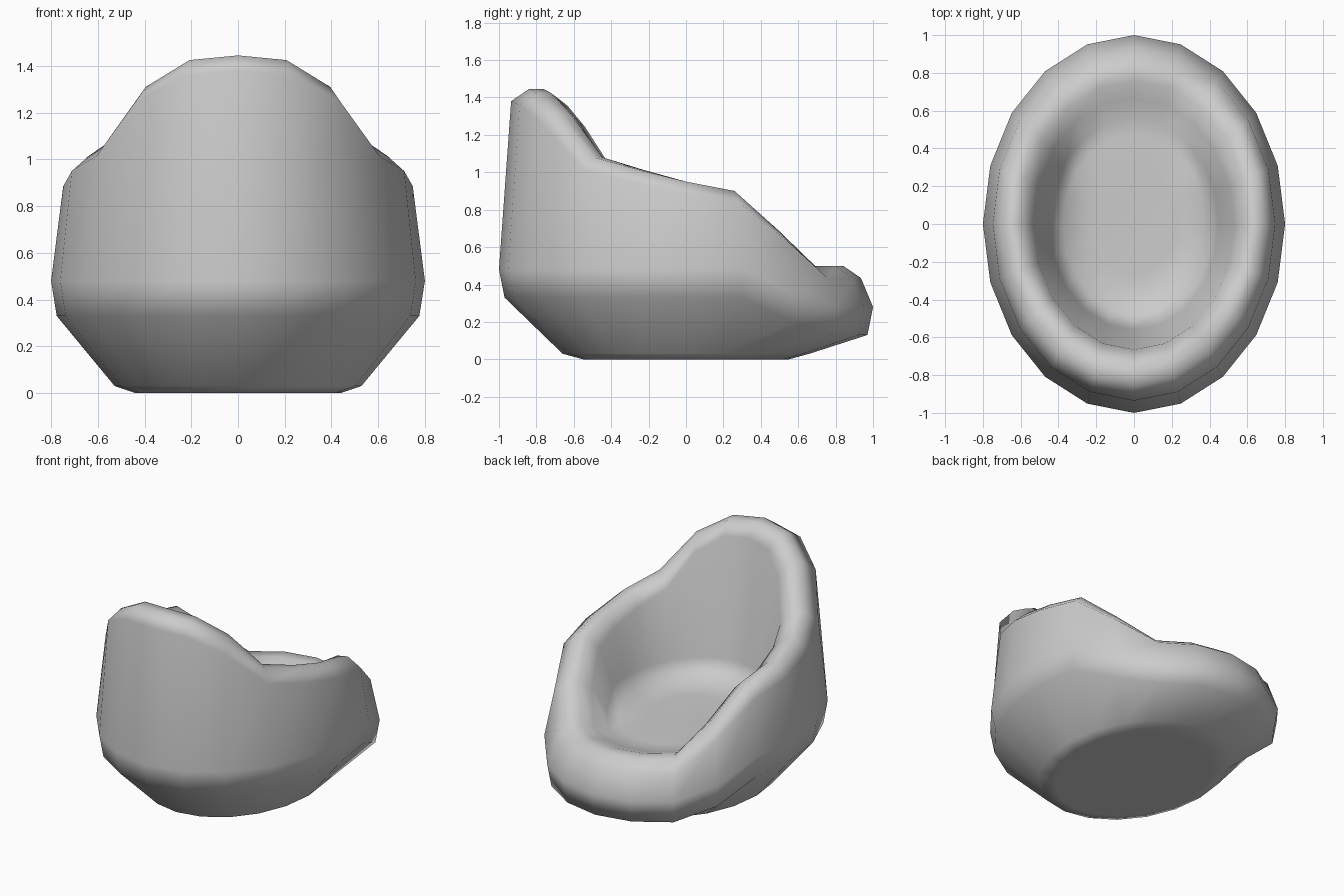
import bpy, bmesh, math

if "Cube" in bpy.data.objects:
    bpy.data.objects.remove(bpy.data.objects["Cube"])

N = 20
# Half-turn heights, from the tall back (-y) round to the low front (+y)
RIM = [1.445, 1.425, 1.31, 1.08, 1.015, 0.95, 0.90, 0.69, 0.50, 0.50, 0.50]
DROP = [0, 0, 0, 0, 0, 0, 0, 0.13, 0.20, 0.20, 0.20]

# Shell rings: (scale, height offset, follows rim?, share of front drop)
RINGS = [
    (0.55, 0.0, False, 0),
    (0.66, 0.03, False, 0),
    (0.97, 0.33, False, 1),
    (1.00, 0.48, False, 1),
    (0.935, -0.065, True, 0),
    (0.84, 0.0, True, 0),
    (0.76, 0.0, True, 0),
    (0.665, -0.07, True, -0.2),
    (0.56, 0.58, False, 0.7),
    (0.47, 0.49, False, 0.25),
    (0.28, 0.45, False, 0),
]


def build_shell(name):
    bm = bmesh.new()
    loops = []
    for s, dz, follow, drop in RINGS:
        loop = []
        for i in range(N):
            a = 2 * math.pi * i / N
            k = min(i, N - i)
            z = dz + (RIM[k] if follow else 0) - drop * DROP[k]
            loop.append(bm.verts.new((0.8 * s * math.sin(a), -s * math.cos(a), z)))
        loops.append(loop)
    for a, b in zip(loops, loops[1:]):
        for i in range(N):
            j = (i + 1) % N
            bm.faces.new((a[i], a[j], b[j], b[i]))
    # Flat base and seat floor
    bm.faces.new(loops[0][::-1])
    bm.faces.new(loops[-1])
    bmesh.ops.recalc_face_normals(bm, faces=bm.faces)
    for f in bm.faces:
        f.smooth = True
    me = bpy.data.meshes.new(name)
    bm.to_mesh(me)
    bm.free()
    ob = bpy.data.objects.new(name, me)
    bpy.context.collection.objects.link(ob)
    # Large panels stay even, narrow bevel rings carry the rounding
    ob.modifiers.new("even_shading", 'WEIGHTED_NORMAL')
    return ob


build_shell("tub_chair_shell")
